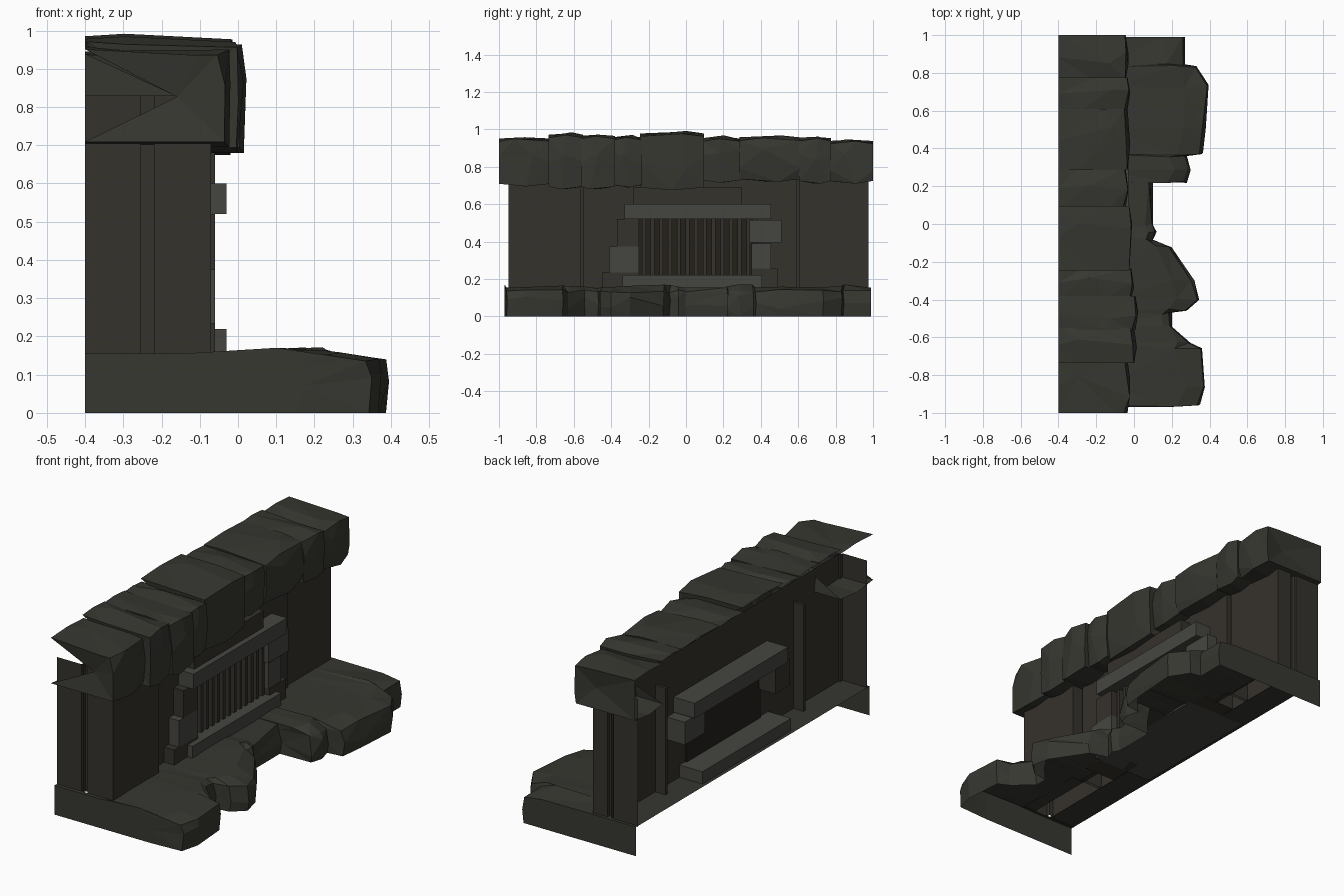
import bpy, bmesh, random
from mathutils import Vector

if "Cube" in bpy.data.objects:
    bpy.data.objects.remove(bpy.data.objects["Cube"])
random.seed(4)

def material(name, rgb):
    m = bpy.data.materials.new(name)
    m.diffuse_color = (*rgb, 1)
    m.use_nodes = True
    m.node_tree.nodes["Principled BSDF"].inputs["Base Color"].default_value = m.diffuse_color
    return m

ROCK = material("dark_rock", (0.037, 0.038, 0.03))
WALL = material("brown_stone", (0.036, 0.032, 0.025))
TRIM = material("grey_stone", (0.06, 0.062, 0.052))
DARK = material("dark_recess", (0.018, 0.015, 0.012))

def finish(name, bm, mat):
    bmesh.ops.triangulate(bm, faces=bm.faces[:])
    me = bpy.data.meshes.new(name)
    bm.to_mesh(me)
    bm.free()
    me.materials.append(mat)
    ob = bpy.data.objects.new(name, me)
    bpy.context.collection.objects.link(ob)
    return ob

def loft(rows):
    """Skin consecutive rows of points; return bmesh and vertex rows."""
    bm = bmesh.new()
    vr = [[bm.verts.new(p) for p in r] for r in rows]
    for a, b in zip(vr, vr[1:]):
        for i in range(len(a) - 1):
            bm.faces.new((a[i], b[i], b[i + 1], a[i + 1]))
    return bm, vr

def box(name, x, y, z, mat=TRIM):
    bm = bmesh.new()
    bmesh.ops.create_cube(bm, size=1)
    for v in bm.verts:
        v.co = Vector([(r[0] + r[1]) / 2 + c * (r[1] - r[0]) for c, r in zip(v.co, (x, y, z))])
    return finish(name, bm, mat)

def jit(a):
    return random.uniform(-a, a)

F, R, BACK = -.07, -.12, -.245     # pillar front, recessed front, wall back plane
FAR = -.135                        # front of the far pillar

# Rocky ground ledge: hollow shell, open underneath and behind
edge = [(.17, -.97), (.35, -.96), (.375, -.86), (.36, -.66), (.30, -.63), (.20, -.54),
        (.20, -.47), (.28, -.46), (.345, -.40), (.32, -.30), (.20, -.12), (.10, -.09),
        (.12, -.04), (.10, .0), (.10, .22), (.28, .225), (.30, .29), (.28, .36),
        (.365, .37), (.38, .50), (.395, .73), (.33, .83), (.27, .84), (.27, .99)]
rows = []
for k, (x, y) in enumerate(edge):
    m = 0 if k in (0, len(edge) - 1) else 1
    rows.append([(x - .008, y, 0), (x, y + m * jit(.008), .07 + m * jit(.04)),
                 (x - .012 + m * jit(.008), y, random.uniform(.125, .145)),
                 (x * (.68 + jit(.1)), y + m * jit(.01), random.uniform(.15, .172)),
                 (-.145, y, .155)])
bm, vr = loft(rows)
for r, y in ((vr[0], -.97), (vr[-1], .99)):
    bm.faces.new(r + [bm.verts.new((-.4, y, .155)), bm.verts.new((-.4, y, 0))])
finish("ground_ledge", bm, ROCK)

# Floor behind the wall, and narrow returns round its two ends
for name, xa, ya, yb in (("rear_floor", BACK, -.97, .99),
                         ("floor_return_near", -.145, -.97, -.95),
                         ("floor_return_far", -.145, .955, .99)):
    xb = -.4 if name == "rear_floor" else BACK
    bm, _ = loft([[(xa, y, .155), (xb, y, .155)] for y in (ya, yb)])
    finish(name, bm, ROCK)

# Wall surfaces: end panels and front pillars split by narrow grooves
def wall(name, path, z0=.15, z1=.83):
    bm, _ = loft([[(x, y, z0), (x, y, z1)] for x, y in path])
    finish(name, bm, WALL)

wall("wall_near", [(-.4, -.95), (-.255, -.95), (-.255, -.93), (-.22, -.93), (-.22, -.95),
                   (F, -.95), (F, -.565), (BACK, -.565), (BACK, -.55), (R, -.55), (R, -.28)])
wall("wall_far", [(R, .38), (R, .59), (BACK, .59), (BACK, .605), (FAR, .605), (FAR, .975),
                  (-.22, .975), (-.22, .955), (-.255, .955), (-.255, .975), (-.4, .975)])
wall("wall_over_window", [(R, -.28), (R, .38)], .55)
wall("wall_back", [(BACK, -.95), (BACK, .975)])
for y in (-.56, .6):
    box("rear_rib", (-.305, BACK), (y - .008, y + .008), (.155, .72), WALL)

# Window surround blocks; lintel and sill pass through to the rear
blocks = [
    ("lintel", -.37, -.03, (-.33, .455), (.52, .6), TRIM),
    ("upper_course", R, -.06, (-.28, .30), (.6, .69), WALL),
    ("sill", -.38, -.03, (-.34, .405), (.15, .22), TRIM),
    ("jamb_near_top", -.35, -.06, (-.37, -.25), (.375, .52), WALL),
    ("jamb_near_mid", -.24, -.06, (-.41, -.25), (.235, .375), TRIM),
    ("jamb_near_foot", -.24, -.06, (-.45, -.25), (.15, .235), WALL),
    ("jamb_far_top", -.35, -.06, (.34, .51), (.395, .515), TRIM),
    ("jamb_far_mid", -.24, -.065, (.35, .455), (.255, .39), TRIM),
    ("jamb_far_foot", -.24, -.06, (.35, .49), (.15, .255), WALL),
]
for name, xb, xf, yr, zr, mat in blocks:
    box(name, (xb, xf), yr, zr, mat)

# Grille bars with dark panel behind
box("recess_panel", (-.255, -.235), (-.26, .36), (.2, .53), DARK)
for i in range(13):
    y = -.225 + i * .0465
    box("grille_bar", (-.11, -.085), (y - .01, y + .01), (.21, .53), WALL)

# Capping boulders: each a faceted shell open at the back
def boulder(i, y0, y1, xf, zb, zt, end):
    keep = 0 if end else .27
    w = y1 - y0
    rows = []
    for t in (0, .5, 1):
        y = y0 + w * t
        m = t == .5
        s = 0 if m else .014
        q = .25 * w * m            # mid-section points wander along the boulder
        rows.append([(-.4, y, zt - s / 2), (-.2 + jit(.1), y + jit(q), zt - s + jit(.01)),
                     (xf - .012 - s + jit(.012), y + jit(q), zt - s - .008),
                     (xf - s, y + jit(q), (zb + zt) / 2 + jit(.06)),
                     (xf - .012 - s + jit(.012), y + jit(q), zb + s),
                     (-.4 + keep, y, zb + s)])
    bm, vr = loft(rows)
    for r, y, sign in ((vr[0], y0, 1), (vr[-1], y1, -1)):
        # fan the end about an inset centre; the back stays notched
        c = bm.verts.new((-.16, y + sign * .02, (zb + zt) / 2))
        for a, b in zip(r, r[1:]):
            bm.faces.new((a, b, c))
        if y == 1:
            bm.faces.new((r[-1], r[0], c))
    finish("cap_boulder_%d" % i, bm, ROCK)

caps = [(-1, -.725, -.02, .695, .958), (-.735, -.55, .015, .68, .978),
        (-.56, -.38, .022, .68, .972), (-.39, -.235, .0, .69, .965),
        (-.245, .095, -.01, .675, .985), (.085, .295, -.03, .715, .958),
        (.285, .61, -.02, .72, .962), (.605, .775, -.02, .71, .96),
        (.765, 1, -.03, .71, .945)]
for i, c in enumerate(caps):
    boulder(i, *c, i in (0, len(caps) - 1))
